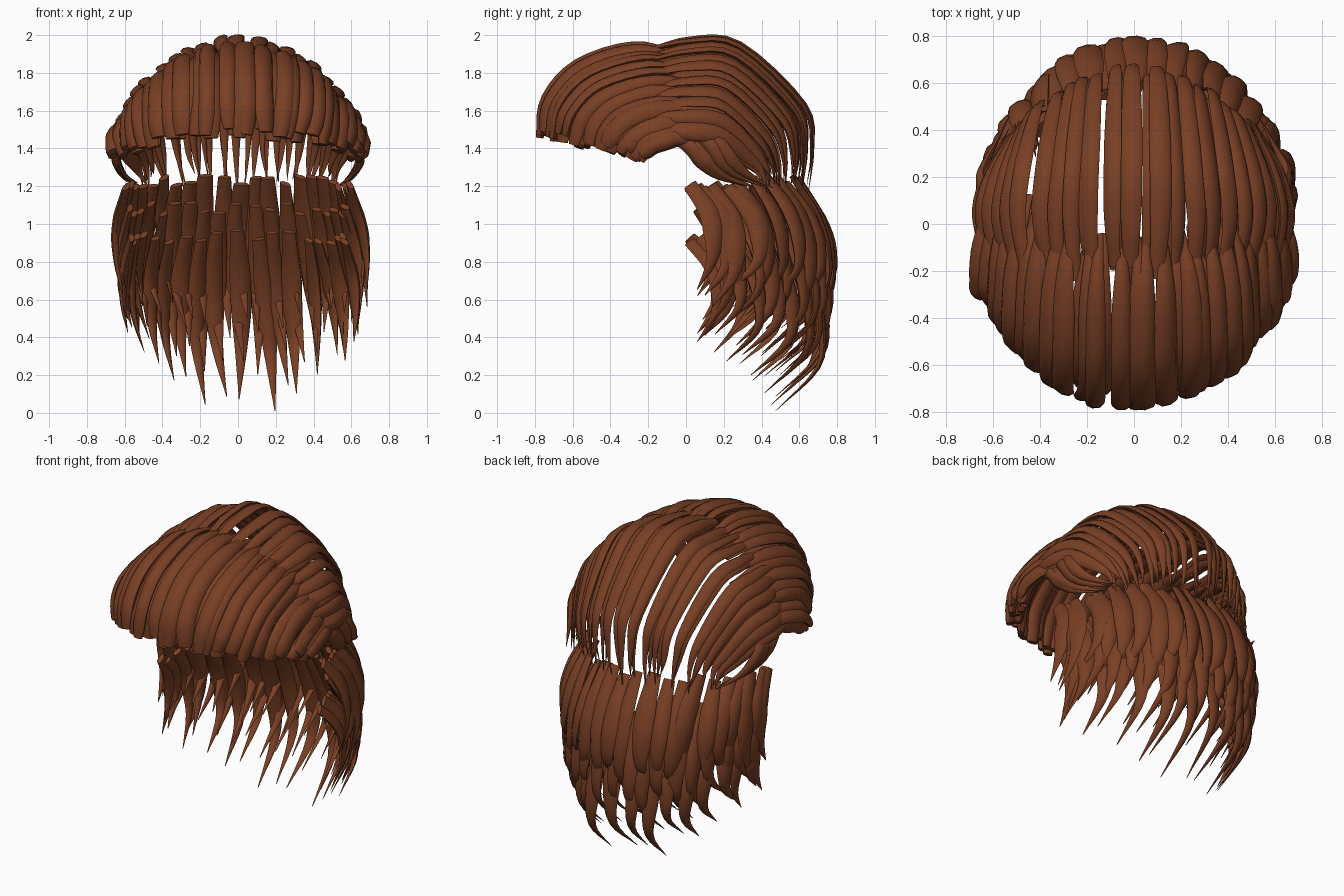
import bpy, bmesh, math, random
from mathutils import Vector
from mathutils.geometry import interpolate_bezier

random.seed(7)
if "Cube" in bpy.data.objects:
    bpy.data.objects.remove(bpy.data.objects["Cube"])

brown = bpy.data.materials.new("chestnut_brown")
brown.use_nodes = True
COLOUR = (0.19, 0.05, 0.018, 1)
brown.diffuse_color = COLOUR
brown.node_tree.nodes["Principled BSDF"].inputs["Base Color"].default_value = COLOUR

SIDES = 8
CENTRE = Vector((0, 0, 1.2))


def jitter(amount):
    return random.uniform(-amount, amount)


def smooth_path(points, steps=4):
    """Curve through all control points."""
    pts = [Vector(p) for p in points]
    ext = [2 * pts[0] - pts[1]] + pts + [2 * pts[-1] - pts[-2]]
    path = [pts[0]]
    for i in range(1, len(ext) - 2):
        a, b, c, d = ext[i - 1:i + 3]
        path += interpolate_bezier(b, b + (c - a) / 6, c - (d - b) / 6, c, steps + 1)[1:]
    return path


def add_lock(bm, points, width, thick, profile, centre=CENTRE):
    """Flattened strand lofted along a curve, slightly bent and rolled at random."""
    path = smooth_path(points)
    last = len(path) - 1
    bend, roll = jitter(0.02), jitter(0.35)
    rings = []
    for i, p in enumerate(path):
        tangent = (path[min(i + 1, last)] - path[max(i - 1, 0)]).normalized()
        side = tangent.cross(p - centre).normalized()
        out = side.cross(tangent)
        middle = p + side * bend * math.sin(math.pi * i / last)
        across = side * math.cos(roll) + out * math.sin(roll)
        up = across.cross(tangent)
        size = profile(i / last)
        ring = []
        for k in range(SIDES):
            a = math.tau * k / SIDES
            offset = across * math.cos(a) * width / 2 + up * math.sin(a) * thick / 2
            ring.append(bm.verts.new(middle + offset * size))
        rings.append(ring)
    for r, s in zip(rings, rings[1:]):
        for k in range(SIDES):
            n = (k + 1) % SIDES
            bm.faces.new((r[k], r[n], s[n], s[k]))
    bm.faces.new(rings[0][::-1])
    bm.faces.new(rings[-1])


# Thickness profiles along a strand: pointed tip, and blunt cut tip
def pointed(t):
    return max(0.04, min(0.65 + 1.4 * t, 1, 1.75 * (1 - t) ** 0.9))


def blunt(t):
    return min(0.3 + 2 * t, 1, 0.72 + 3 * (1 - t))


def finish(name, bm):
    bmesh.ops.recalc_face_normals(bm, faces=bm.faces)
    mesh = bpy.data.meshes.new(name)
    bm.to_mesh(mesh)
    bm.free()
    mesh.materials.append(brown)
    ob = bpy.data.objects.new(name, mesh)
    bpy.context.collection.objects.link(ob)
    return ob


parts = []


def fan(count, spread):
    """Sine and cosine of evenly fanned angles, with a little unevenness."""
    for i in range(count):
        a = math.radians(spread * (2 * i / (count - 1) - 1) + jitter(2))
        yield math.sin(a), max(0.001, math.cos(a))


def scaled(pts, g):
    return [(x * g, y * g, 1.4 + (z - 1.4) * g) for x, y, z in pts]


# Front fringe: strands from the parting swept forward to blunt ends
def fringe(name, count, spread, grow):
    bm = bmesh.new()
    for s, c in fan(count, spread):
        h, f = c ** 1.5, c ** 1.4   # dome height and forward reach
        pts = [(0.58 * s, -0.06 + 0.32 * s * s, 1.43 + 0.49 * h),
               (0.65 * s, -0.28 + 0.26 * s * s, 1.45 + 0.50 * h),
               (0.67 * s, -0.12 - 0.46 * f, 1.43 + 0.42 * h),
               (0.67 * s, -0.18 - 0.565 * f, 1.41 + 0.26 * h),
               (0.66 * s + jitter(0.02), -0.24 - 0.54 * f, 1.36 + 0.12 * h + jitter(0.035))]
        add_lock(bm, scaled(pts, grow + jitter(0.015)),
                 random.uniform(0.085, 0.11), 0.055, blunt)
    parts.append(finish(name, bm))


fringe("fringe_outer_locks", 29, 89, 1.0)
fringe("fringe_inner_locks", 22, 84, 0.94)


# Crown: strands swept back over the head to pointed ends
def crown(name, count, spread, grow, width):
    bm = bmesh.new()
    for s, c in fan(count, spread):
        h, q = c ** 1.4, s * s
        pts = [(0.62 * s, -0.20 + jitter(0.04), 1.45 + 0.47 * h),
               (0.67 * s, 0.02, 1.45 + 0.52 * h),
               (0.64 * s, 0.28 - 0.10 * q, 1.42 + 0.525 * h),
               (0.57 * s, 0.62 - 0.31 * q, 1.33 + 0.30 * h),
               (0.53 * s, 0.665 - 0.28 * q, 1.27 + 0.13 * h),
               (0.50 * s + jitter(0.03), 0.64 - 0.22 * q, 1.21 + jitter(0.06))]
        add_lock(bm, scaled(pts, grow + jitter(0.015)), width + jitter(0.012), 0.035, pointed)
    parts.append(finish(name, bm))


crown("crown_outer_locks", 23, 84, 1.0, 0.085)
crown("crown_inner_locks", 14, 74, 0.96, 0.07)

# Curls hooking back behind each temple
bm = bmesh.new()
for side in (-1, 1):
    for i in range(4):
        d = i * 0.05
        pts = [(side * 0.62, -0.06 + d, 1.48 + jitter(0.03)),
               (side * 0.65, 0.02 + d, 1.40 + jitter(0.02)),
               (side * 0.64, 0.08 + d, 1.32),
               (side * 0.60, 0.17 + d, 1.25),
               (side * 0.53, 0.31 + d, 1.20 + jitter(0.02))]
        add_lock(bm, pts, 0.08, 0.045, pointed, Vector((0, 0.3, 1.3)))
parts.append(finish("temple_curls", bm))


# Nape: tiers of hanging strands around the back, flicked forward at the tips
def nape(name, count, spread, top, side_tip, back_tip, rx, ry, width):
    bm = bmesh.new()
    for i, (s, c) in enumerate(fan(count, spread)):
        start = top + 0.03 * c + jitter(0.03)
        tip = side_tip + (back_tip - side_tip) * c * c + 0.06 * math.sin(i * 2.4)
        fall = start - tip
        lean = 0.04 + jitter(0.04)
        shift = (0, 0.11 + 0.01 * c, 0.14 + 0.04 * c, 0.12 + 0.04 * c, 0.04 - 0.11 * c)
        wide = (0.94, 1, 1.03, 1.03, 1.0)
        pts = [(rx * w * s + lean * k * k / 16, 0.02 + ry * c ** 1.3 + y, start - fall * k / 4)
               for k, (y, w) in enumerate(zip(shift, wide))]
        add_lock(bm, pts, width + jitter(0.012), 0.05, pointed, Vector((0, 0, start - fall / 2)))
    parts.append(finish(name, bm))


nape("nape_upper_locks", 23, 90, 1.20, 0.62, 0.45, 0.63, 0.575, 0.115)
nape("nape_middle_locks", 19, 80, 1.06, 0.50, 0.25, 0.615, 0.555, 0.11)
nape("nape_lower_locks", 19, 90, 0.91, 0.42, 0.05, 0.60, 0.535, 0.105)

# Smooth shading with crisp cut ends
bpy.ops.object.select_all(action="DESELECT")
for ob in parts:
    ob.select_set(True)
bpy.context.view_layer.objects.active = parts[0]
bpy.ops.object.shade_smooth_by_angle(angle=math.radians(45))
